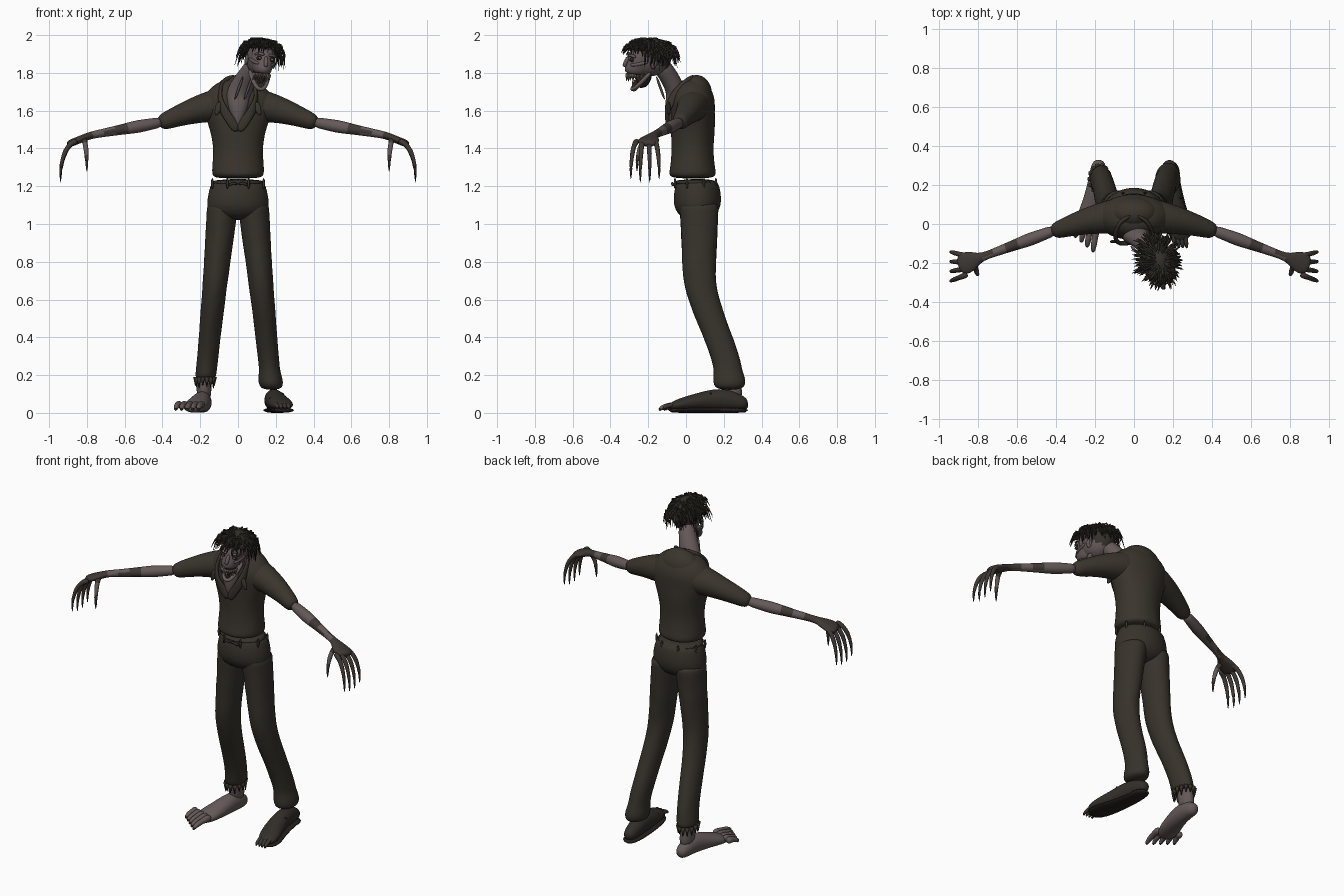
import bpy, bmesh, math, random
from mathutils import Vector, Matrix

random.seed(4)
if "Cube" in bpy.data.objects:
    bpy.data.objects.remove(bpy.data.objects["Cube"])
X, Y, Z = Matrix.Identity(3)
SIDES = {"left": 1, "right": -1}


def material(name, *rgb):
    m = bpy.data.materials.new(name)
    m.use_nodes = True
    m.diffuse_color = (*rgb, 1)
    m.node_tree.nodes["Principled BSDF"].inputs["Base Color"].default_value = (*rgb, 1)
    return m


shirt = material("shirt brown", .042, .035, .026)
denim = material("trouser brown", .038, .032, .024)
skin = material("pale skin", .13, .1, .1)
grime = material("grimy skin", .05, .04, .035)
hair = material("dark hair", .035, .03, .023)
leather = material("shoe leather", .033, .028, .023)
rubber = material("sole", .02, .015, .013)
gums = material("mouth dark", .025, .015, .014)
bone = material("dull teeth", .2, .17, .14)
horn = material("claw", .03, .025, .022)


def loft(bm, points, sides=14, axis=None, ref=X, rough=0):
    """Skin rings along points of x, y, z, radius and optional second radius."""
    centres = [Vector(p[:3]) for p in points]
    rings = []
    for i, p in enumerate(points):
        ahead, behind = centres[min(i + 1, len(centres) - 1)], centres[max(i - 1, 0)]
        tangent = axis or (ahead - behind).normalized()
        u = (ref - tangent * ref.dot(tangent)).normalized()
        v = tangent.cross(u)
        ring = []
        for k in range(sides):
            angle = math.tau * k / sides
            offset = u * p[3] * math.cos(angle) + v * p[-1] * math.sin(angle)
            ring.append(bm.verts.new(centres[i] + offset * (1 + random.uniform(-rough, rough))))
        rings.append(ring)
    for lower, upper in zip(rings, rings[1:]):
        for k in range(sides):
            after = (k + 1) % sides
            bm.faces.new((lower[k], lower[after], upper[after], upper[k]))
    bm.faces.new(rings[0])
    bm.faces.new(rings[-1])


def rod(bm, points, *radii, **options):
    """Loft with the same cross-section all along."""
    loft(bm, [(*p, *radii) for p in points], **options)


def ball(bm, centre, size, segments=20):
    placing = Matrix.Translation(centre) @ Matrix.Diagonal((*size, 1))
    bmesh.ops.create_uvsphere(bm, u_segments=segments, v_segments=segments // 2, radius=1, matrix=placing)


def finish(bm, name, *materials, matrix=Matrix(), smooth=1, rule=None):
    bmesh.ops.recalc_face_normals(bm, faces=bm.faces)
    if rule:
        for f in bm.faces:
            f.material_index = rule(f.calc_center_median())
    bm.transform(matrix)
    mesh = bpy.data.meshes.new(name)
    bm.to_mesh(mesh)
    bm.free()
    mesh.shade_smooth()
    for m in materials:
        mesh.materials.append(m)
    part = bpy.data.objects.new(name, mesh)
    bpy.context.collection.objects.link(part)
    if smooth:
        modifier = part.modifiers.new("smooth", "SUBSURF")
        modifier.levels = modifier.render_levels = smooth


def tube(name, mat, points, smooth=1, matrix=Matrix(), **options):
    bm = bmesh.new()
    loft(bm, points, **options)
    finish(bm, name, mat, smooth=smooth, matrix=matrix)


def stack(y, *rows):
    """Rings on the centre line from rows of height, width and depth."""
    return [(0, y, *row) for row in rows]


def digit(flesh, nails, start, forward, drop, size, ref):
    """A knuckled finger or toe that curls down into a claw."""
    def point(i, thickness):
        bend = .28 * i
        place = Vector(start) + Vector(forward) * math.sin(bend) - Z * drop * (1 - math.cos(bend))
        return (*place, size * thickness)
    loft(flesh, [point(i, 1 - .1 * i + .2 * (i % 2)) for i in range(6)], sides=8, ref=ref)
    loft(nails, [point(4.6, .6), point(5.4, .5), point(6.2, .05)], sides=6, ref=ref)


# Shirt body with rolled hem
tube("shirt_body", shirt, stack(
    .035, (1.24, .12, .1), (1.26, .14, .13), (1.3, .14, .12), (1.4, .13, .11), (1.5, .15, .12),
    (1.6, .19, .12), (1.66, .2, .12), (1.72, .15, .1), (1.77, .08, .06)),
    sides=20, axis=Z, rough=.02, smooth=2)
# Hood lying on the back
bm = bmesh.new()
ball(bm, (0, .055, 1.69), (.13, .085, .1))
finish(bm, "hood", shirt)
# Open collar with pointed tips
for side, s in SIDES.items():
    bm = bmesh.new()
    rod(bm, [(0, .05, 1.77), (s * .07, .02, 1.76), (s * .1, -.05, 1.7), (s * .09, -.1, 1.62),
             (s * .04, -.1, 1.55), (0, -.09, 1.49)], .027, .013, sides=10, ref=Z)
    loft(bm, [(s * .09, -.09, 1.65, .03, .01), (s * .12, -.09, 1.57, .01)], sides=8)
    finish(bm, side + "_collar", shirt, smooth=2)

# Neck and bare chest
bm = bmesh.new()
loft(bm, [(0, -.08, 1.5, .01), (0, -.08, 1.56, .03), (0, -.07, 1.63, .06, .045), (0, -.045, 1.7, .07, .055),
          (.06, -.1, 1.8, .05), (.1, -.15, 1.86, .05)], sides=16)
for end in (.03, .08):
    rod(bm, [(end - .05, -.11, 1.65), (end, -.16, 1.79)], .008, sides=8)
finish(bm, "neck_and_chest", skin, smooth=2)


# Trouser seat, waistband and drawstring
tube("trouser_seat", denim, stack(
    .06, (1.24, .13, .1), (1.2, .15, .12), (1.13, .166, .13), (1.07, .165, .12), (1.02, .12, .07)),
    sides=20, axis=Z, smooth=2)
bm = bmesh.new()
rod(bm, [(0, .05, 1.2), (0, .05, 1.24)], .15, .12, sides=24, axis=Z)
for k in range(8):
    angle = math.tau * (k + .5) / 8
    place = Vector((.147 * math.cos(angle), .05 + .117 * math.sin(angle), 1.18))
    rod(bm, [place, place + Z * .07], .009, sides=6)
finish(bm, "waistband", denim)
bm = bmesh.new()
for s in SIDES.values():
    rod(bm, [(0, -.07, 1.21), (s * .03, -.075, 1.22), (s * .05, -.066, 1.2)], .008, sides=8, ref=Z)
finish(bm, "drawstring", leather)


# Trouser legs: bent at the knee, left hem bunched up
def leg_ring(s, z):
    drop = 1 - z / 1.1
    t = min(max((.75 - z) / .6, 0), 1)
    bend = t * t * (3 - 2 * t)
    width = .055 + .03 * (1 - drop) ** 2
    if s > 0 and z < .22:
        width += .01 * (round(z * 20) % 2) + .003
    return s * (.08 + .11 * drop), .07 + .16 * bend, z, width, width + .02


for side, s in SIDES.items():
    tube(side + "_trouser_leg", denim, [leg_ring(s, 1.12 - .05 * k) for k in range(20 + (s > 0))],
         sides=18, axis=Z, rough=.025, smooth=2)
bm = bmesh.new()
for k in range(14):
    angle = math.tau * k / 14
    top = Vector((.05 * math.cos(angle) - .176, .23 + .07 * math.sin(angle), .19))
    loft(bm, [(*top, .014), (*(top - Z * random.uniform(.04, .06)), .002)], sides=5)
finish(bm, "ragged_hem", denim, smooth=0)


# Feet share one profile from heel to toe
def foot(s, step, lift=0):
    heights = (.03, .05, .06, .055, .045, .035, .02)
    widths = (.03, .045, .05, .055, .06, .065, .045)
    return [(s * (.18 + .002 * i * i), .33 - step * i, h + lift, w, h)
            for i, (h, w) in enumerate(zip(heights, widths))]


bm, nails = bmesh.new(), bmesh.new()
loft(bm, foot(-1, .06))
rod(bm, [(-.18, .23, .22), (-.18, .24, .14), (-.18, .25, .06)], .04, .055, axis=Z)
for k in range(5):
    digit(bm, nails, (-.19 - .03 * k, .01 * k, .045), (-.02, .015 * k - .14, 0), .03, .02, X)
finish(bm, "right_foot", skin, smooth=2)

# Torn left shoe with sole, heel, laces and toes poking through
toes = bmesh.new()
for k in range(4):
    digit(toes, nails, (.2 + .02 * k, -.04, .045), (.01, -.08, 0), .025, .014, X)
finish(toes, "left_toes", grime)
finish(nails, "toe_claws", horn)
tube("left_shoe", leather, foot(1, .07, .012), smooth=2)
bm = bmesh.new()
loft(bm, [(x, y, .014, width * 1.1, .014) for x, y, z, width, height in foot(1, .07)])
rod(bm, [(.187, .26, 0), (.187, .26, .03)], .052, .07, axis=Z)
for k in range(4):
    y, z = .03 + .035 * k, .095 + .007 * k
    rod(bm, [(.16, y, z - .02), (.21, y - .01, z), (.25, y, z - .02)], .006, sides=6, ref=Y)
finish(bm, "left_sole_and_laces", rubber)


# Sleeves, arms and long clawed hands
def arm_colour(c):
    return int(abs(c.x) > .75 or (.6 < abs(c.x) < .68 and c.z > 1.48))


def palm_colour(c):
    return int(abs(c.x) < .84 and 1.35 < c.z < 1.42)


for side, s in SIDES.items():
    sleeve = []
    for k in range(7):
        t = k / 6
        curve = t ** 1.5
        sleeve.append((s * (.08 + .34 * t), .04 - .08 * curve, 1.63 - .1 * curve, .095 - .055 * t))
    tube(side + "_sleeve", shirt, sleeve, sides=16, ref=Y, rough=.02, smooth=2)
    bm = bmesh.new()
    for k, radius in enumerate((.03, .03, .036, .03, .026, .022, .02)):
        t = k / 6
        sleeve[k] = (s * (.4 + .38 * t), -.03 - .14 * t, 1.54 - .07 * t, radius)
    hand = [(s * (.78 + .03 * k), -.17 - .011 * k, 1.47 - .012 * k, width, .02)
            for k, width in enumerate((.024, .04, .055, .06, .04))]
    loft(bm, sleeve + hand[1:], ref=Y)
    finish(bm, side + "_forearm", skin, grime, rule=arm_colour)
    fingers, tips = bmesh.new(), bmesh.new()
    for k in range(4):
        digit(fingers, tips, (s * .85, -.257 + .03 * k, 1.44),
              (s * .09, .02 * k - .035, 0), .2 - .015 * abs(k - 1.5), .016, Y)
    digit(fingers, tips, (s * .82, -.2, 1.45), (s * -.02, -.06, 0), .15, .017, X)
    finish(fingers, side + "_fingers", grime, skin, rule=palm_colour)
    finish(tips, side + "_claws", horn)

# Head, turned and tilted as a whole
pose = (Matrix.Translation((.12, -.19, 1.88)) @ Matrix.Rotation(math.radians(14), 4, "Z")
        @ Matrix.Rotation(math.radians(8), 4, "Y"))
bm = bmesh.new()
ball(bm, (0, 0, 0), (.076, .11, .1))
loft(bm, [(0, -.02, .07, .06, .07), (0, -.035, .03, .07, .08), (0, -.045, -.02, .065, .08),
          (0, -.065, -.06, .05, .075), (0, -.07, -.09, .045, .06)], sides=18, axis=Z)
rod(bm, [(0, -.115, .01), (0, -.137, -.03), (0, -.14, -.05)], .012, sides=8)
for s in SIDES.values():
    rod(bm, [(s * .01, -.12, .014), (s * .035, -.117, .02), (s * .06, -.09, .01)], .009, sides=8, ref=Z)
    rod(bm, [(s * .03, -.117, -.035), (s * .055, -.085, -.03), (s * .07, -.02, -.01)], .01, sides=8, ref=Z)
    ball(bm, (s * .075, 0, -.02), (.01, .02, .03), 12)
finish(bm, "head", skin, matrix=pose)


# Gaping mouth with needle teeth
def jaw(t):
    return Vector((.048 * t, -.085 + .08 * t * t, -.17 + .1 * t * t))


tube("lower_jaw", skin, [(*jaw(k / 5), .012, .02) for k in range(-5, 6)], sides=10, ref=Z, matrix=pose)
tube("throat", gums, [(0, -.04, -.07, .04, .055), (0, -.025, -.11, .04), (0, -.045, -.165, .02, .03)],
     axis=Z, matrix=pose)
teeth = bmesh.new()
for k in range(-6, 7):
    angle, short = k / 4, .008 * (k % 2)
    upper = Vector((.044 * math.sin(angle), -.07 - .056 * math.cos(angle), -.085))
    lower = jaw(k / 7) + Z * .012
    for root, tip in ((upper, upper - Z * (.04 - short)), (lower, lower + Z * (.032 - short) - Y * .01)):
        loft(teeth, [(*root, .006), (*tip, .001)], sides=5)
finish(teeth, "teeth", bone, matrix=pose, smooth=0)
for part, mat, y, r in (("eye_sockets", gums, -.108, .016), ("eyes", bone, -.12, .007)):
    bm = bmesh.new()
    for s in SIDES.values():
        ball(bm, (s * .034, y, -.006), (r, r * .7, r * .75), 12)
    finish(bm, part, mat, matrix=pose, smooth=0)


# Scalp cap with a hairline, then loose strands
def bald(p):
    return p.z < .05 - max(p.y + .05, 0) * .8


bm = bmesh.new()
ball(bm, (0, 0, .005), (.081, .115, .102), 32)
bmesh.ops.delete(bm, geom=[f for f in bm.faces if bald(f.calc_center_median())], context="FACES")
for k in range(330):
    angle, height = random.uniform(0, math.tau), random.uniform(.3, .97)
    out = Vector((math.cos(angle), math.sin(angle), 0))
    spread = math.sqrt(1 - height * height)
    root = Vector((.081 * spread * out.x, .115 * spread * out.y, .104 * height))
    if bald(root):
        continue
    reach, fall = random.uniform(.01, .035), random.uniform(.03, .08)
    if root.y < -.04:
        fall *= .5
    middle = root + out * (reach + .014) + Z * (.006 - fall / 4)
    tip = middle + out * reach / 2 - Z * fall
    loft(bm, [(*root, .006), (*middle, .005), (*tip, .001)], sides=4, ref=Vector((.3, .2, 1)))
finish(bm, "hair", hair, matrix=pose, smooth=0)
